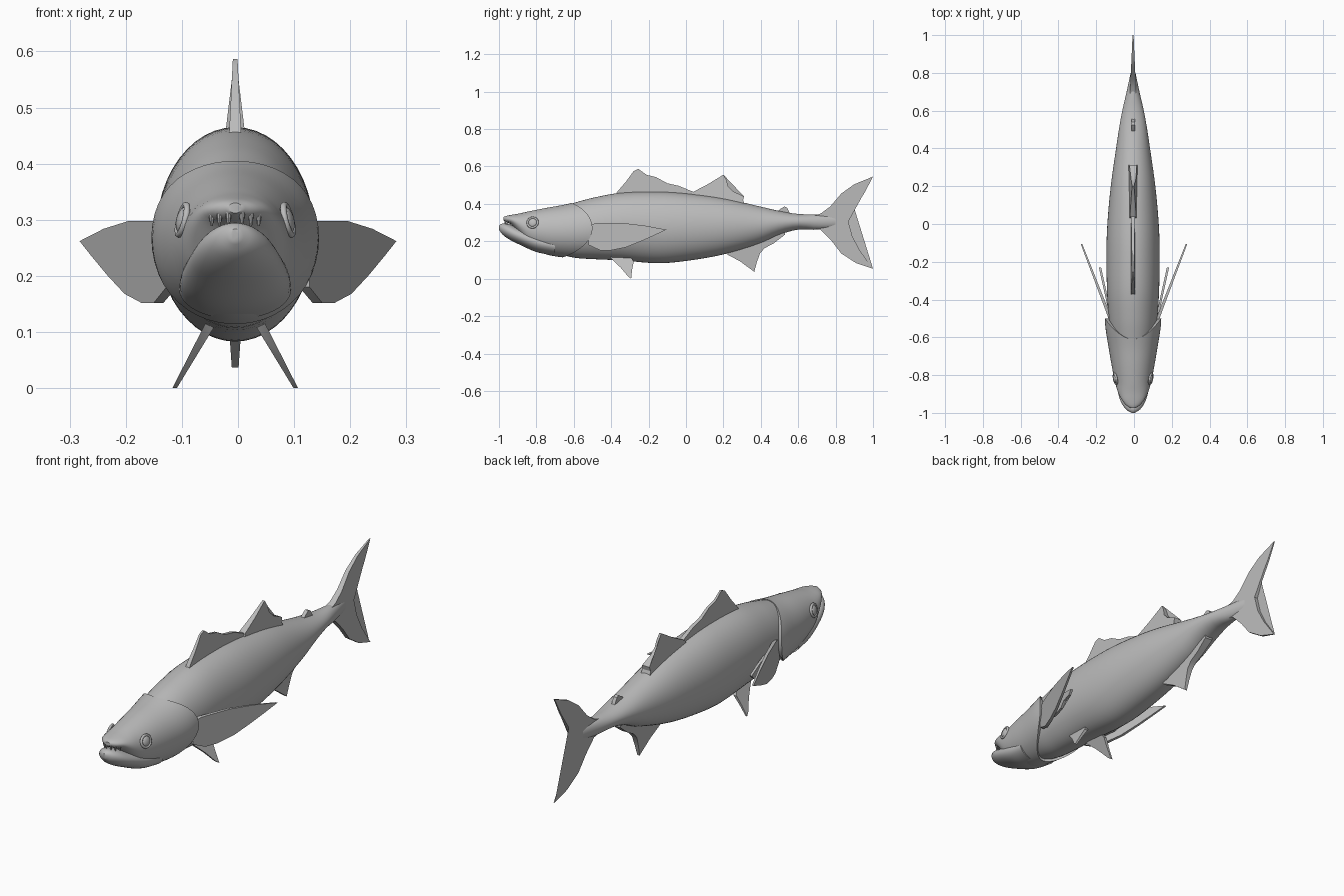
import bpy, bmesh, math
from mathutils import Vector

if "Cube" in bpy.data.objects:
    bpy.data.objects.remove(bpy.data.objects["Cube"], do_unlink=True)

CX = -0.005  # body mid-plane

skin = bpy.data.materials.new("grey_skin")
skin.use_nodes = True
skin.diffuse_color = (0.5, 0.5, 0.5, 1)
skin.node_tree.nodes["Principled BSDF"].inputs["Base Color"].default_value = (0.5, 0.5, 0.5, 1)


def finish(name, bm, angle=40):
    bmesh.ops.recalc_face_normals(bm, faces=bm.faces[:])
    mesh = bpy.data.meshes.new(name)
    bm.to_mesh(mesh)
    bm.free()
    mesh.materials.append(skin)
    obj = bpy.data.objects.new(name, mesh)
    bpy.context.collection.objects.link(obj)
    bpy.ops.object.select_all(action='DESELECT')
    obj.select_set(True)
    bpy.context.view_layer.objects.active = obj
    bpy.ops.object.shade_smooth_by_angle(angle=math.radians(angle))
    return obj


def sample(stations, y):
    """Smooth (bottom, top, half width) at y along the stations."""
    n = len(stations)
    y = min(max(y, stations[0][0]), stations[-1][0])
    i = next(k for k in range(n - 1) if y <= stations[k + 1][0])

    def slope(k, c):
        a, b = stations[max(k - 1, 0)], stations[min(k + 1, n - 1)]
        return (b[c] - a[c]) / (b[0] - a[0])
    p, q = stations[i], stations[i + 1]
    h = q[0] - p[0]
    t = (y - p[0]) / h
    f = t * t * (3 - 2 * t)
    return [p[c] * (1 - f) + q[c] * f + h * (slope(i, c) * t * (1 - t) ** 2 - slope(i + 1, c) * t * t * (1 - t))
            for c in (1, 2, 3)]


def loft(name, stations, rings, segs=48, end=None, lip=False):
    """Skin oval sections; end(angle) gives the rear edge, lip folds it inward."""
    bm = bmesh.new()
    y0, y1 = stations[0][0], stations[-1][0]
    grid = []
    for r in range(rings + (1 if lip else 0)):
        t = min(r / (rings - 1), 1) ** 1.4
        shrink = 0.88 if r >= rings else 1
        ring = []
        for s in range(segs):
            a = math.tau * s / segs
            y = y0 + ((end(a) if end else y1) - y0) * t
            low, top, half = sample(stations, y)
            mid, tall = (low + top) / 2, (top - low) / 2
            ring.append(bm.verts.new((CX + half * shrink * math.cos(a), y,
                                      mid + tall * shrink * math.sin(a))))
        grid.append(ring)
    for a, b in zip(grid, grid[1:]):
        for s in range(segs):
            n = (s + 1) % segs
            bm.faces.new((a[s], a[n], b[n], b[s]))
    bm.faces.new(grid[0])
    bm.faces.new(grid[-1])
    return finish(name, bm)


def fin(name, outline, place, thick):
    """Thin plate from a (y, z) outline; place gives x, thick the half thickness."""
    bm = bmesh.new()
    sides = [[bm.verts.new((place(y, z) + s * thick(y, z), y, z)) for y, z in outline] for s in (-1, 1)]
    n = len(outline)
    for i in range(n):
        j = (i + 1) % n
        bm.faces.new((sides[0][i], sides[0][j], sides[1][j], sides[1][i]))
    caps = [bm.faces.new(side) for side in sides]
    bmesh.ops.triangulate(bm, faces=caps)
    return finish(name, bm, 30)


# Trunk: (y, bottom, top, half width)
loft("body", [(-0.75, .15, .36, .09), (-0.6, .113, .405, .118), (-0.5, .105, .432, .129),
              (-0.35, .098, .459, .138), (-0.15, .083, .465, .141), (0, .095, .456, .136),
              (0.2, .13, .43, .118), (0.4, .19, .385, .09), (0.5, .235, .362, .075),
              (0.6, .263, .346, .057), (0.7, .262, .343, .034), (0.8, .275, .335, .013)], 56)


# Head with gill covers that overhang the trunk
def gill_edge(a):
    return -0.5 - (0.11 if math.sin(a) > 0 else 0.16) * math.sin(a) ** 2


loft("head", [(-0.975, .312, .33, .012), (-0.96, .302, .336, .036), (-0.93, .285, .342, .06),
              (-0.89, .235, .349, .08), (-0.84, .17, .36, .095), (-0.75, .131, .378, .113),
              (-0.65, .113, .396, .13), (-0.55, .105, .42, .146), (-0.49, .103, .435, .15)],
     36, end=gill_edge, lip=True)

# Lower jaw juts past the snout
loft("lower_jaw", [(-1, .262, .284, .008), (-0.985, .24, .294, .034), (-0.95, .213, .292, .06),
                   (-0.9, .187, .275, .078), (-0.8, .143, .25, .096), (-0.7, .123, .23, .1)], 24)

# Small teeth along the upper lip
bm = bmesh.new()
for s in (-1, 1):
    for x, y in ((.012, -.966), (.028, -.956), (.042, -.942)):
        cone = bmesh.ops.create_cone(bm, cap_ends=True, segments=8, radius1=.002, radius2=.006, depth=.025)
        bmesh.ops.translate(bm, verts=cone["verts"], vec=(CX + s * x, y, .301))
finish("teeth", bm)

# Eyes: a low dome inside a raised rim
for s, side in ((1, "left"), (-1, "right")):
    centre = Vector((CX + s * .094, -.82, .3))
    facing = Vector((s, -.2, .25)).to_track_quat('Z', 'Y')
    bpy.ops.mesh.primitive_torus_add(location=centre, rotation=facing.to_euler(), major_radius=.027,
                                     minor_radius=.006, major_segments=28, minor_segments=8)
    rim = bpy.context.object
    rim.name = side + "_eye_rim"
    bpy.ops.mesh.primitive_uv_sphere_add(location=centre, rotation=facing.to_euler(),
                                         radius=.023, segments=24, ring_count=12)
    eye = bpy.context.object
    eye.name = side + "_eye"
    eye.scale.z = 0.45
    for obj in (rim, eye):
        obj.data.materials.append(skin)
        obj.data.shade_smooth()

# Fins on the mid-plane
centre_line = lambda y, z: CX
fin("first_dorsal_fin", [(-.38, .43), (-.37, .462), (-.32, .52), (-.28, .575), (-.255, .587), (-.21, .555),
                         (-.16, .543), (-.1, .51), (-.04, .497), (.05, .46), (.05, .43)],
    centre_line, lambda y, z: .011 - .05 * (z - .45))
fin("second_dorsal_fin", [(.02, .43), (.04, .465), (.12, .507), (.2, .556), (.215, .53), (.225, .495),
                          (.25, .468), (.31, .44), (.305, .42), (.32, .38), (.1, .4)],
    centre_line, lambda y, z: .018 - .12 * (z - .45))
fin("dorsal_finlet", [(.48, .35), (.5, .37), (.525, .386), (.54, .38), (.55, .362), (.56, .34)],
    centre_line, lambda y, z: .009)
fin("anal_fin", [(.2, .16), (.22, .13), (.29, .092), (.365, .037), (.378, .085), (.395, .135), (.42, .163),
                 (.47, .19), (.53, .236), (.53, .27), (.35, .2)],
    centre_line, lambda y, z: .014 + .07 * (z - .15))
fin("tail_fin", [(.66, .33), (.72, .348), (.77, .385), (.83, .455), (.9, .505), (1, .546), (.955, .46),
                 (.9, .375), (.868, .305), (.89, .225), (.93, .15), (1, .053), (.91, .083), (.83, .135),
                 (.78, .2), (.72, .262), (.66, .275)],
    centre_line, lambda y, z: .018 - .045 * (y - .66))

# Paired fins
for s, side in ((1, "left"), (-1, "right")):
    fin(side + "_pectoral_fin", [(-.52, .285), (-.48, .298), (-.34, .298), (-.22, .284), (-.105, .262),
                                 (-.16, .236), (-.24, .2), (-.32, .168), (-.4, .152), (-.46, .152),
                                 (-.52, .18)],
        lambda y, z: s * (.126 + .385 * (y + .5)), lambda y, z: .009 - .012 * (y + .5))
    fin(side + "_inner_fin_lobe", [(-.48, .25), (-.4, .265), (-.32, .255), (-.23, .235), (-.25, .215),
                                   (-.3, .21), (-.33, .185), (-.39, .18), (-.48, .2)],
        lambda y, z: s * (.125 + .22 * (y + .48)), lambda y, z: .006)
    fin(side + "_pelvic_fin", [(-.41, .13), (-.4, .108), (-.35, .06), (-.31, .012), (-.293, 0), (-.288, .05),
                               (-.28, .09), (-.3, .13)],
        lambda y, z: CX + s * (.108 - .56 * z), lambda y, z: .004 + .05 * z)
